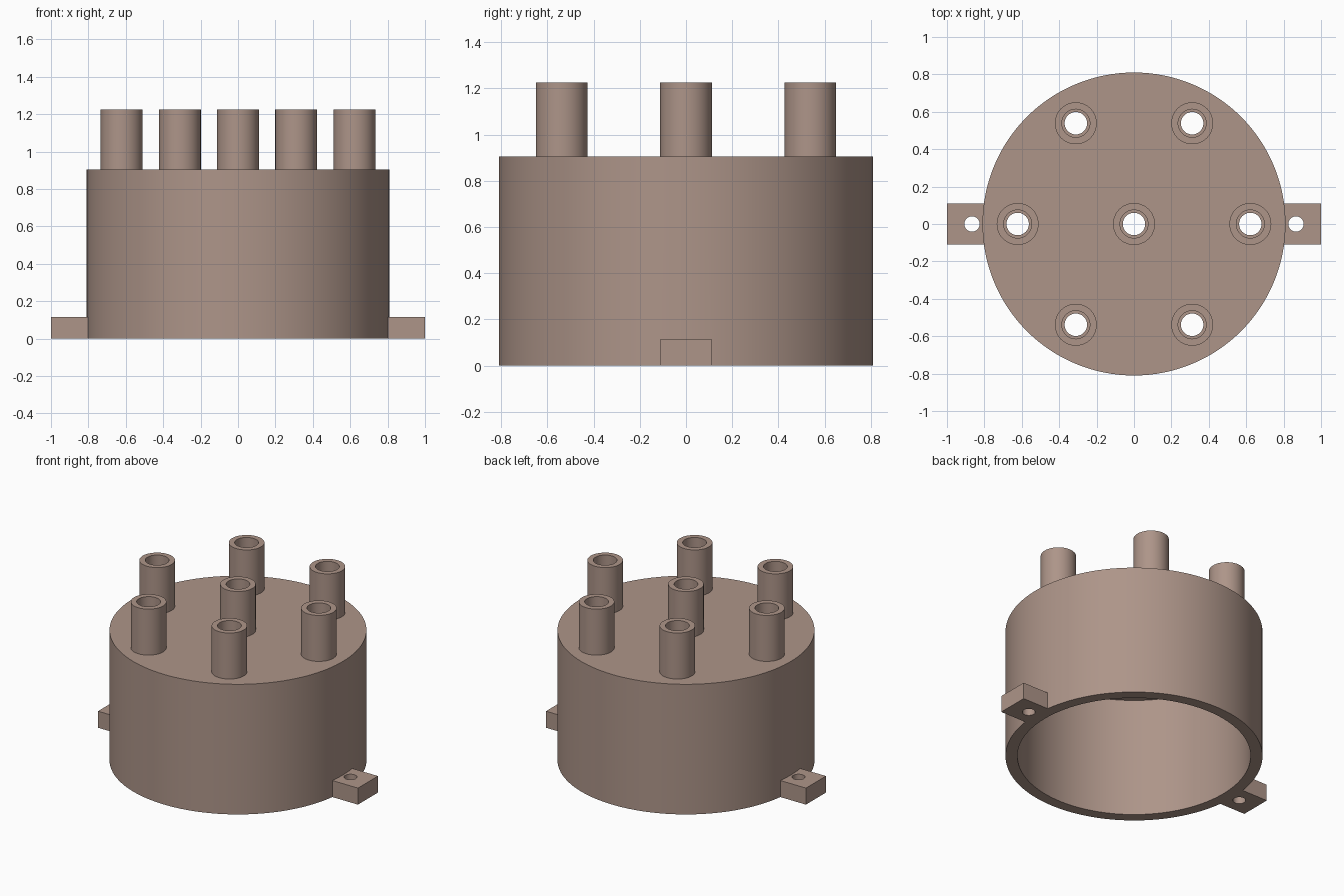
import bpy
from math import cos, sin, pi, radians

if "Cube" in bpy.data.objects:
    bpy.data.objects.remove(bpy.data.objects["Cube"])

BODY_R, CAVITY_R, BODY_H, ROOF = 0.81, 0.735, 0.905, 0.075
TUBE_R, BORE_R, HOLE_R, TOP = 0.112, 0.075, 0.06, 1.225


def cylinder(name, r, x, y, z0, z1, sides=48):
    bpy.ops.mesh.primitive_cylinder_add(vertices=sides, radius=r, depth=z1 - z0,
                                        location=(x, y, (z0 + z1) / 2))
    bpy.context.object.name = name
    return bpy.context.object


def boolean(target, other, operation):
    mod = target.modifiers.new(operation.lower(), 'BOOLEAN')
    mod.operation = operation
    mod.solver = 'EXACT'
    mod.object = other
    bpy.context.view_layer.objects.active = target
    bpy.ops.object.modifier_apply(modifier=mod.name)
    bpy.data.objects.remove(other, do_unlink=True)


def finish(obj):
    bpy.ops.object.select_all(action='DESELECT')
    obj.select_set(True)
    bpy.context.view_layer.objects.active = obj
    bpy.ops.object.shade_smooth_by_angle(angle=radians(30))
    obj.data.materials.clear()
    obj.data.materials.append(plastic)


plastic = bpy.data.materials.new("brown_plastic")
plastic.diffuse_color = (0.42, 0.30, 0.25, 1)
plastic.use_nodes = True
plastic.node_tree.nodes["Principled BSDF"].inputs["Base Color"].default_value = plastic.diffuse_color

# Cap body: solid drum with a hollow open underside
body = cylinder("cap_body", BODY_R, 0, 0, 0, BODY_H, 128)

# Mounting tabs with screw holes on both sides
for side in (-1, 1):
    bpy.ops.mesh.primitive_cube_add(size=1, location=(side * 0.885, 0, 0.0575))
    tab = bpy.context.object
    tab.scale = (0.23, 0.22, 0.115)
    bpy.ops.object.transform_apply(location=False, rotation=False, scale=True)
    boolean(body, tab, 'UNION')
    boolean(body, cylinder("screw_cutter", 0.041, side * 0.866, 0, -0.1, 0.3, 32),
            'DIFFERENCE')

boolean(body, cylinder("cavity_cutter", CAVITY_R, 0, 0, -0.2, BODY_H - ROOF, 128),
        'DIFFERENCE')

# Terminal tubes: one in the centre, six in a ring, each over a hole in the roof
spots = [(0, 0)] + [(0.622 * cos(i * pi / 3), 0.622 * sin(i * pi / 3)) for i in range(6)]
for i, (x, y) in enumerate(spots):
    boolean(body, cylinder("roof_cutter", HOLE_R, x, y, 0.6, 1.1), 'DIFFERENCE')
    tube = cylinder(f"terminal_tube_{i}", TUBE_R, x, y, BODY_H, TOP)
    boolean(tube, cylinder("bore_cutter", BORE_R, x, y, 0.7, 1.5), 'DIFFERENCE')
    finish(tube)

finish(body)
